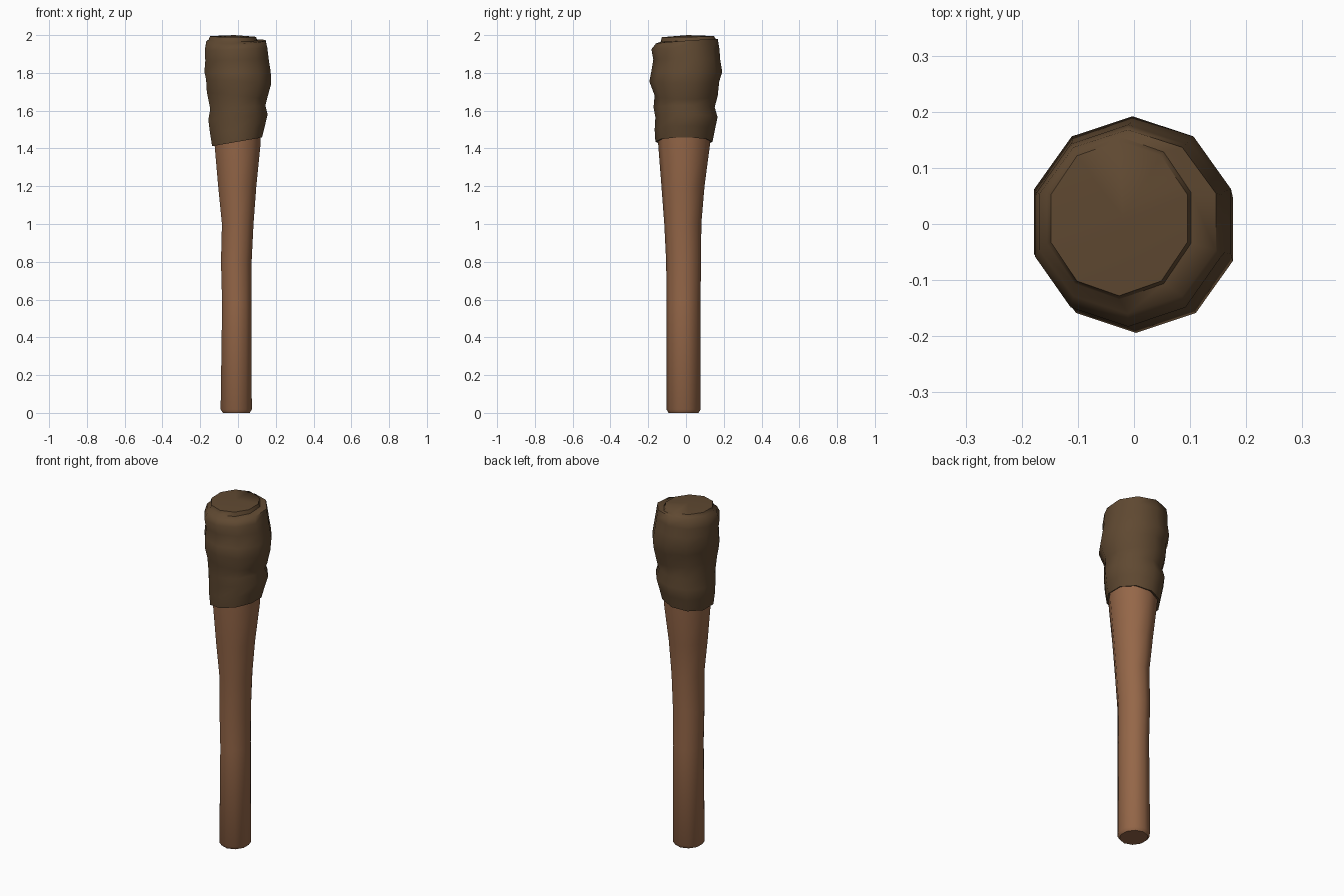
import bpy, bmesh, math

SIDES = 10


def material(name, rgb):
    m = bpy.data.materials.new(name)
    m.diffuse_color = (*rgb, 1)
    return m


def ring(xn, xp, yn, yp, z, tx=0.0, ty=0.0):
    """Ten-sided ring reaching the given left/right/front/back extents, optionally tilted."""
    pts = []
    for i in range(SIDES):
        a = math.pi / 2 + 2 * math.pi * i / SIDES
        c, s = math.cos(a), math.sin(a)
        cx, cy = (xp + xn) / 2, (yp + yn) / 2
        x = cx + c / 0.951 * (xp - xn) / 2
        y = cy + s * (yp - yn) / 2
        pts.append((x, y, z + tx * c + ty * s))
    return pts


def loft(name, rings, mat, angle, tip=None):
    bm = bmesh.new()
    rows = [[bm.verts.new(p) for p in r] for r in rings]
    for a, b in zip(rows, rows[1:]):
        for i in range(SIDES):
            j = (i + 1) % SIDES
            bm.faces.new((a[i], a[j], b[j], b[i]))
    bm.faces.new(rows[0][::-1])
    if tip:
        t = bm.verts.new(tip)
        for i in range(SIDES):
            bm.faces.new((rows[-1][i], rows[-1][(i + 1) % SIDES], t))
    else:
        bm.faces.new(rows[-1])
    bmesh.ops.recalc_face_normals(bm, faces=bm.faces[:])
    me = bpy.data.meshes.new(name)
    bm.to_mesh(me)
    bm.free()
    me.materials.append(mat)
    ob = bpy.data.objects.new(name, me)
    bpy.context.collection.objects.link(ob)
    bpy.ops.object.select_all(action='DESELECT')
    ob.select_set(True)
    bpy.context.view_layer.objects.active = ob
    bpy.ops.object.shade_smooth_by_angle(angle=math.radians(angle))
    return ob


wood = material("handle wood", (0.30, 0.135, 0.065))
cloth = material("dark cloth", (0.115, 0.066, 0.031))

# Wooden handle, flaring towards the head
handle = [
    (-0.080, 0.062, -0.092, 0.066, 0.0),
    (-0.092, 0.073, -0.103, 0.077, 0.018),
    (-0.084, 0.071, -0.103, 0.076, 0.58),
    (-0.090, 0.072, -0.105, 0.080, 0.80),
    (-0.085, 0.082, -0.115, 0.081, 1.00),
    (-0.105, 0.097, -0.130, 0.098, 1.20),
    (-0.124, 0.119, -0.147, 0.127, 1.42),
    (-0.126, 0.121, -0.149, 0.129, 1.52),
]
loft("handle", [ring(*r) for r in handle], wood, 40)

# Wrapped cloth head: bulging bands with slanted grooves
head = [
    (-0.120, 0.112, -0.140, 0.120, 1.440, 0.024),
    (-0.137, 0.127, -0.162, 0.140, 1.435, 0.024),
    (-0.148, 0.142, -0.166, 0.153, 1.500, 0.020),
    (-0.157, 0.157, -0.162, 0.167, 1.565, 0.015),
    (-0.147, 0.145, -0.172, 0.152, 1.618, 0.010),
    (-0.165, 0.153, -0.166, 0.168, 1.680, -0.020),
    (-0.169, 0.176, -0.194, 0.176, 1.755, -0.012),
    (-0.178, 0.173, -0.184, 0.192, 1.805, 0.0),
    (-0.173, 0.162, -0.173, 0.181, 1.870, 0.006),
    (-0.176, 0.155, -0.183, 0.177, 1.925, 0.008),
    (-0.168, 0.146, -0.160, 0.168, 1.967, 0.004, 0.012),
    # raised end of the wrap on top
    (-0.155, 0.102, -0.134, 0.156, 1.973, -0.002, 0.008),
    (-0.148, 0.095, -0.128, 0.148, 1.992, -0.002, 0.003),
]
loft("cloth_wrap", [ring(*r) for r in head], cloth, 60, tip=(-0.02, 0.01, 2.0))
